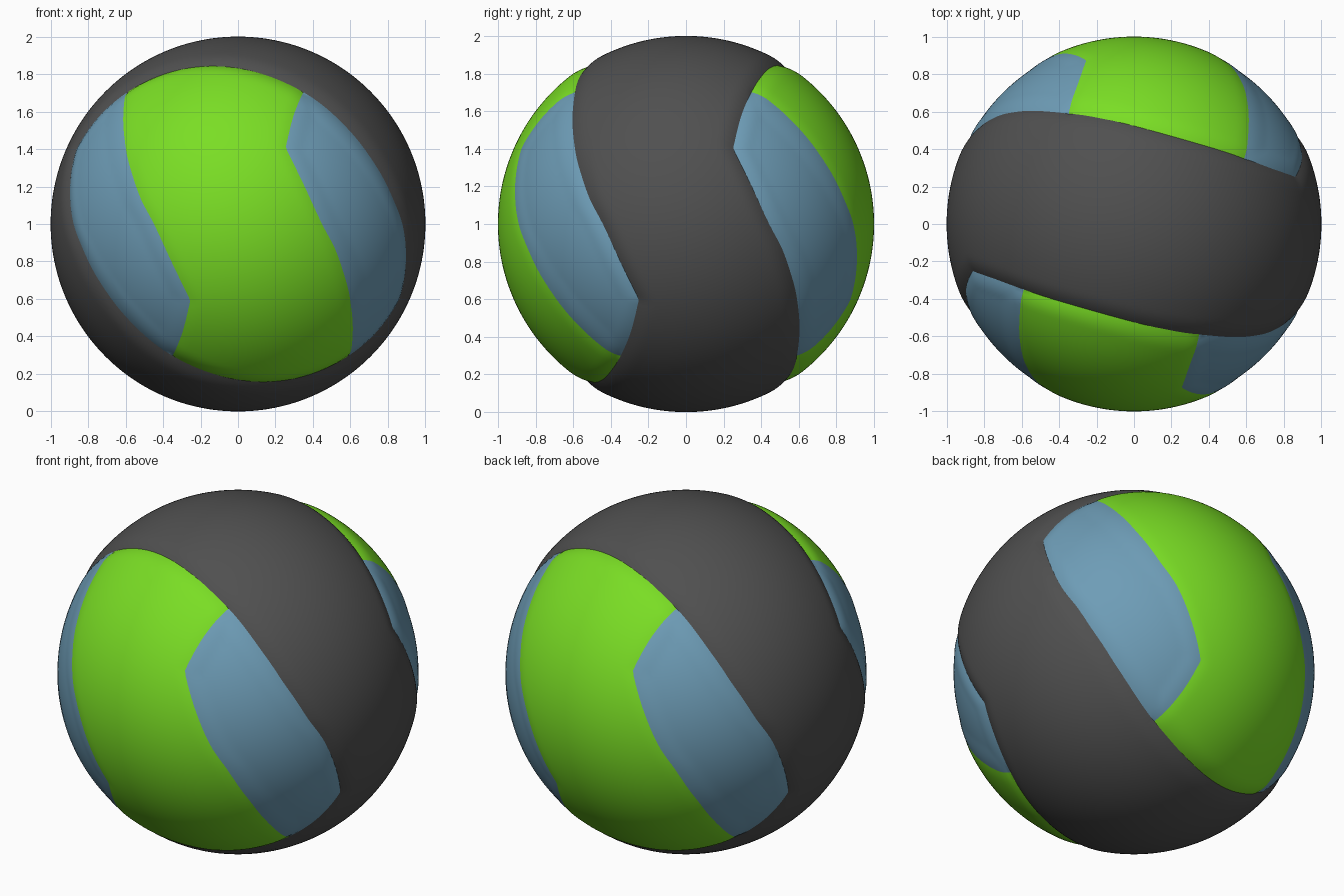
import bpy, bmesh, math
from mathutils import Vector

if "Cube" in bpy.data.objects:
    bpy.data.objects.remove(bpy.data.objects["Cube"])

# Half-width of a woven band against the angle around it (repeats every 180 degrees)
EDGE = [(25, .255), (38, .30), (52, .365), (63, .417), (90, .533), (105, .58),
        (116, .60), (135, .615), (150, .60), (159, .575), (171, .52), (180, .45),
        (192, .36), (205, .255)]


def slope(i):
    a, b = EDGE[max(i - 1, 0)], EDGE[min(i + 1, len(EDGE) - 1)]
    return (b[1] - a[1]) / (b[0] - a[0])


def half_width(up, side):
    ang = (math.degrees(math.atan2(up, side)) - 25) % 180 + 25
    for i in range(len(EDGE) - 1):
        (a, p), (b, q) = EDGE[i], EDGE[i + 1]
        if ang <= b:
            h = b - a
            t = (ang - a) / h
            return ((2*t**3 - 3*t**2 + 1) * p + (t**3 - 2*t**2 + t) * h * slope(i)
                    + (3*t**2 - 2*t**3) * q + (t**3 - t**2) * h * slope(i + 1))
    return EDGE[-1][1]


# Positive inside each band, zero on its edge
def grey_field(p):
    return min(half_width(p.z, p.x) - p.y, half_width(p.z, -p.x) + p.y)


def green_field(p):
    return min(half_width(p.z, -p.y) - p.x, half_width(p.z, p.y) + p.x)


def cut(bm, field, allowed):
    """Cut faces cleanly along the zero line of a field."""
    val = {v: field(v.co) for v in bm.verts}
    on = {v for v in val if abs(val[v]) < 1e-4}
    faces = [f for f in bm.faces if allowed(f)]
    for e in list({e for f in faces for e in f.edges}):
        a, b = e.verts
        if a in on or b in on or val[a] * val[b] > 0:
            continue
        pa, pb, sa = a.co.copy(), b.co.copy(), val[a] > 0
        lo, hi = 0.0, 1.0
        for _ in range(14):
            m = (lo + hi) / 2
            if (field(pa.lerp(pb, m).normalized()) > 0) == sa:
                lo = m
            else:
                hi = m
        _, v = bmesh.utils.edge_split(e, a, lo)
        v.co = pa.lerp(pb, lo).normalized()
        on.add(v)
    for f in faces:
        vs = [v for v in f.verts if v in on]
        if len(vs) == 2 and not any(vs[1] in e.verts for e in vs[0].link_edges):
            bmesh.utils.face_split(f, vs[0], vs[1])


def middle(f):
    return f.calc_center_median().normalized()


# Even cube-sphere
bm = bmesh.new()
bmesh.ops.create_cube(bm, size=2)
bmesh.ops.subdivide_edges(bm, edges=bm.edges[:], cuts=63, use_grid_fill=True)
for v in bm.verts:
    v.co = Vector([math.tan(c * math.pi / 4) for c in v.co]).normalized()

# Cut the panel edges and sort faces into panels
cut(bm, grey_field, lambda f: True)
cut(bm, green_field, lambda f: grey_field(middle(f)) < 0)
for f in bm.faces:
    m = middle(f)
    f.material_index = 0 if grey_field(m) > 0 else 1 if green_field(m) > 0 else 2
    f.smooth = True


# Panels roll softly down into shallow seams; the side panels sit a little lower
def roll(d, depth, width):
    return depth * max(0, 1 - abs(d) / width) ** 2


for v in bm.verts:
    g, n = grey_field(v.co), green_field(v.co)
    r = 1 - roll(g, .018, .09)
    if g < 0:
        r -= roll(n, .004, .06)
        if n < 0:
            r -= .01 * min(1, -g / .1, -n / .1)
    v.co *= r

# One object per panel colour
PARTS = [("wrap_band", "dark grey", (.08, .08, .08, 1)),
         ("front_and_back_panels", "bright green", (.195, .73, .018, 1)),
         ("side_panels", "steel blue", (.155, .335, .47, 1))]
for i, (name, colour, rgba) in enumerate(PARTS):
    part = bm.copy()
    bmesh.ops.delete(part, geom=[f for f in part.faces if f.material_index != i],
                     context='FACES')
    for f in part.faces:
        f.material_index = 0
    bmesh.ops.translate(part, verts=part.verts[:], vec=(0, 0, 1))
    mesh = bpy.data.meshes.new(name)
    part.to_mesh(mesh)
    part.free()
    mat = bpy.data.materials.new(colour)
    mat.diffuse_color = rgba
    mat.use_nodes = True
    mat.node_tree.nodes["Principled BSDF"].inputs["Base Color"].default_value = mat.diffuse_color
    mesh.materials.append(mat)
    bpy.context.collection.objects.link(bpy.data.objects.new(name, mesh))
bm.free()
